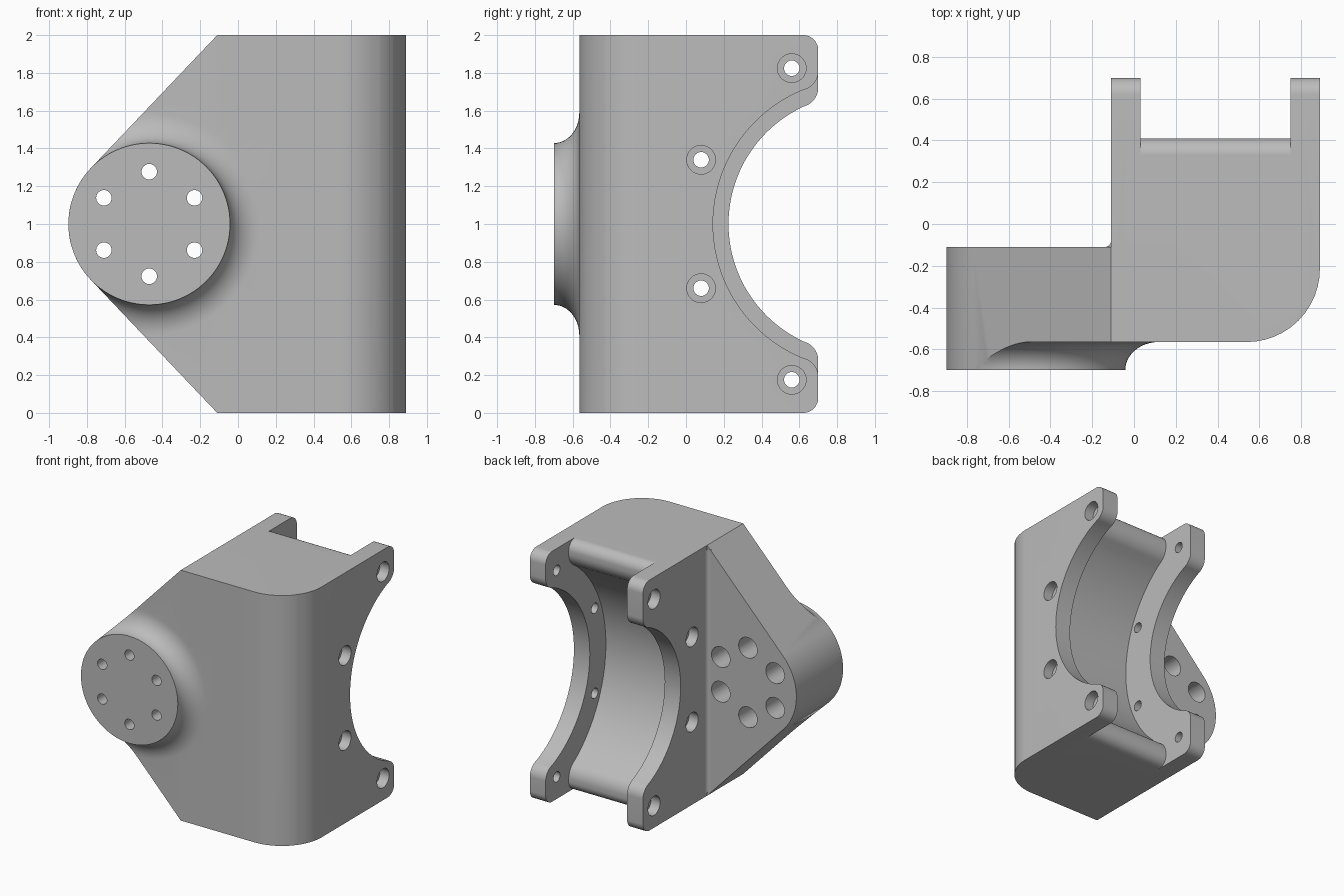
import bpy, bmesh, math
from mathutils import Vector

if "Cube" in bpy.data.objects:
    bpy.data.objects.remove(bpy.data.objects["Cube"], do_unlink=True)

grey = bpy.data.materials.new("light grey metal")
grey.use_nodes = True
COLOR = (0.5, 0.5, 0.5, 1)
grey.diffuse_color = COLOR
grey.node_tree.nodes["Principled BSDF"].inputs["Base Color"].default_value = COLOR


def outline(corners, steps=12):
    """Corners are (u, v) or (u, v, tangent length) for a rounded one."""
    pts = []
    for i, c in enumerate(corners):
        p = Vector(c[:2])
        if len(c) == 2:
            pts.append(p)
            continue
        d1 = (Vector(corners[i - 1][:2]) - p).normalized()
        d2 = (Vector(corners[(i + 1) % len(corners)][:2]) - p).normalized()
        a, b = p + d1 * c[2], p + d2 * c[2]
        w = math.sin(d1.angle(d2) / 2)
        for k in range(steps + 1):
            s = k / steps
            f, g, h = (1 - s) ** 2, 2 * w * s * (1 - s), s * s
            pts.append((f * a + g * p + h * b) / (f + g + h))
    return pts


def make_object(name, bm):
    bmesh.ops.recalc_face_normals(bm, faces=bm.faces)
    mesh = bpy.data.meshes.new(name)
    bm.to_mesh(mesh)
    bm.free()
    mesh.materials.append(grey)
    obj = bpy.data.objects.new(name, mesh)
    bpy.context.collection.objects.link(obj)
    return obj


def prism(name, corners, axis, start, end):
    """Extrude an outline along x, y or z."""
    place = {"x": lambda u, v, w: (w, u, v),
             "y": lambda u, v, w: (u, w, v),
             "z": lambda u, v, w: (u, v, w)}[axis]
    bm = bmesh.new()
    pts = outline(corners)
    face = bm.faces.new([bm.verts.new(place(p.x, p.y, start)) for p in pts])
    ext = bmesh.ops.extrude_face_region(bm, geom=[face], use_keep_orig=True)
    verts = [g for g in ext["geom"] if isinstance(g, bmesh.types.BMVert)]
    bmesh.ops.translate(bm, verts=verts, vec=Vector(place(0, 0, end - start)))
    return make_object(name, bm)


def circle(u, v, r, n=32):
    return [(u + r * math.cos(math.tau * k / n), v + r * math.sin(math.tau * k / n))
            for k in range(n)]


def combine(obj, tool, operation):
    mod = obj.modifiers.new("combine", "BOOLEAN")
    mod.operation, mod.solver, mod.object = operation, "EXACT", tool
    bpy.context.view_layer.objects.active = obj
    bpy.ops.object.modifier_apply(modifier=mod.name)
    bpy.data.objects.remove(tool, do_unlink=True)


def saddle(name, front, back, radius, start, end):
    """Slab along x whose back edge carries a round bite, with rounded tips."""
    cy = 0.91
    tip = math.sqrt(radius ** 2 - (cy - back) ** 2)
    reach = math.pi - math.asin(tip / radius) + 0.1
    lim = math.pi - reach + 0.2
    arc = []
    n = 48
    for k in range(n + 1):
        a = math.pi + lim - 2 * lim * k / n
        y, z = cy + radius * math.cos(a), 1 + radius * math.sin(a)
        if y < back - 0.075:
            arc.append((y, z))
    corners = [(front, 0), (back, 0, 0.08), (back, 1 - tip, 0.07), *arc,
               (back, 1 + tip, 0.07), (back, 2, 0.08), (front, 2)]
    return prism(name, corners, "x", start, end)


# Saddle body: two clamp plates and the deeper trough between them
body = saddle("bracket_body", -0.7, 0.70, 0.685, -0.11, 0.03)
combine(body, saddle("trough", -0.8, 0.41, 0.97, -0.05, 0.82), "UNION")
combine(body, saddle("outer_plate", -0.7, 0.70, 0.767, 0.75, 1.0), "UNION")
combine(body, prism("corner_trim", [(-1, -0.565), (0.89, -0.565, 0.35), (0.89, 1), (-1, 1)],
                    "z", -0.1, 2.1), "INTERSECT")

# Side flange with flared round pad, turned about the pad axis
PX, PR = -0.47, 0.428
profile = [(0, -0.70)]
for k in range(13):
    t = math.pi / 2 * k / 12
    profile.append((PR + 0.16 * (1 - math.cos(t)), -0.70 + 0.135 * math.sin(t)))
profile += [(1.6, -0.565), (1.6, -0.11), (0, -0.11)]
bm = bmesh.new()
ring = [bm.verts.new((PX + r, y, 1)) for r, y in profile]
edges = [bm.edges.new(pair) for pair in zip(ring, ring[1:])]
bmesh.ops.spin(bm, geom=ring + edges, cent=(PX, 0, 1), axis=(0, 1, 0),
               angle=math.tau, steps=96, use_duplicate=False)
bmesh.ops.remove_doubles(bm, verts=bm.verts, dist=0.0001)
flange = make_object("flange", bm)

# Flange outline: straight sides tangent to the round end
dx, dz = -0.11 - PX, 1.0
turn = math.atan2(dz, dx) + math.acos(PR / math.hypot(dx, dz))
n = 48
end_arc = []
for k in range(n + 1):
    a = turn + (math.tau - 2 * turn) * k / n
    end_arc.append((PX + PR * math.cos(a), 1 + PR * math.sin(a)))
sides = [(0.2, 0), (0.2, 2), (-0.11, 2), *end_arc, (-0.11, 0)]
combine(flange, prism("flange_outline", sides, "y", -0.8, 0), "INTERSECT")
combine(body, flange, "UNION")

# Small inside fillet where the flange meets the plate
combine(body, prism("inner_fillet", [(-0.08, -0.12), (-0.14, -0.12), (-0.14, -0.11),
                                     (-0.11, -0.11, 0.0299), (-0.11, -0.08), (-0.08, -0.08)],
                    "z", 0.03, 1.97), "UNION")

# Pad bolt holes, counterbored from the back
for k in range(6):
    a = math.radians(90 + 60 * k)
    x, z = PX + 0.277 * math.cos(a), 1 + 0.277 * math.sin(a)
    combine(body, prism("pad_hole", circle(x, z, 0.041), "y", -0.8, 0), "DIFFERENCE")
    combine(body, prism("pad_bore", circle(x, z, 0.082), "y", -0.54, 0), "DIFFERENCE")

# Clamp bolt holes, counterbored from both outer faces
for y, h in ((0.56, 0.825), (0.08, 0.34)):
    for z in (1 - h, 1 + h):
        combine(body, prism("clamp_hole", circle(y, z, 0.041), "x", -0.3, 1.1), "DIFFERENCE")
        combine(body, prism("left_bore", circle(y, z, 0.076), "x", -0.3, -0.03), "DIFFERENCE")
        combine(body, prism("right_bore", circle(y, z, 0.076), "x", 0.81, 1.1), "DIFFERENCE")

# Shading
bpy.ops.object.select_all(action="DESELECT")
body.select_set(True)
bpy.context.view_layer.objects.active = body
bpy.ops.object.shade_smooth_by_angle(angle=math.radians(30))
